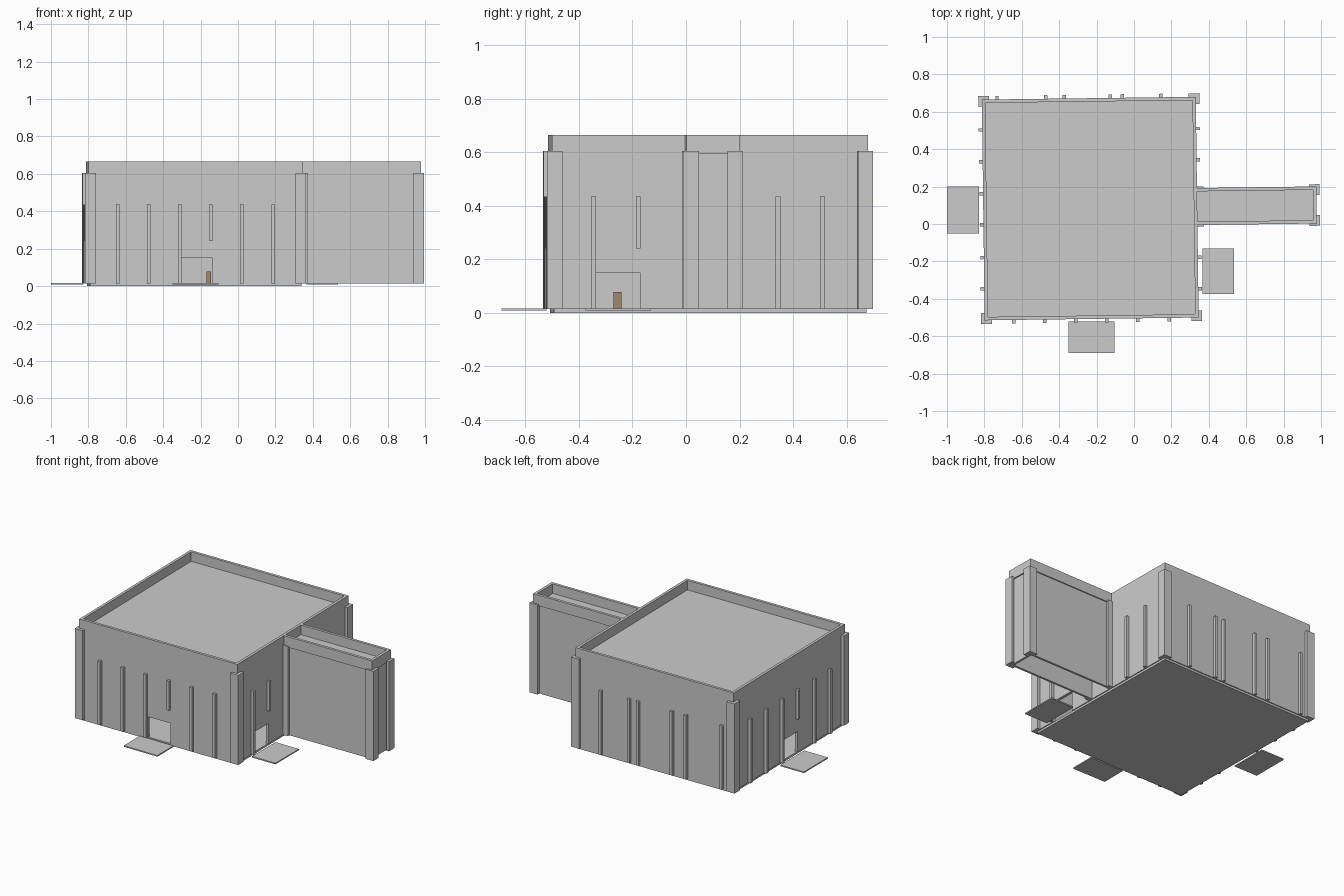
import bpy, bmesh
from math import radians
from mathutils import Matrix, Vector

if "Cube" in bpy.data.objects:
    bpy.data.objects.remove(bpy.data.objects["Cube"])

# The building is turned very slightly about its own centre
CENTRE = Vector((-0.234, 0.0825, 0))
TURN = (Matrix.Translation(CENTRE) @ Matrix.Rotation(radians(0.74), 4, 'Z')
        @ Matrix.Translation(-CENTRE))
X0, X1, Y0, Y1 = -0.806, 0.338, -0.5075, 0.6725   # main hall outline
BASE, ROOF, TOP, T = 0.014, 0.602, 0.665, 0.018
POST, OUT = 0.038, 0.019                          # corner post size, projection


def finish(name, bm, turn=True):
    if turn:
        bm.transform(TURN)
    bmesh.ops.recalc_face_normals(bm, faces=bm.faces)
    me = bpy.data.meshes.new(name)
    bm.to_mesh(me)
    bm.free()
    ob = bpy.data.objects.new(name, me)
    bpy.context.collection.objects.link(ob)
    return ob


def prism(name, pts, vec, turn=True):
    bm = bmesh.new()
    f = bm.faces.new([bm.verts.new(p) for p in pts])
    g = bmesh.ops.extrude_face_region(bm, geom=[f])
    vs = [v for v in g['geom'] if isinstance(v, bmesh.types.BMVert)]
    bmesh.ops.translate(bm, verts=vs, vec=vec)
    return finish(name, bm, turn)


def box(name, x0, x1, y0, y1, z0, z1, turn=True):
    return prism(name, [(x0, y0, z0), (x1, y0, z0), (x1, y1, z0), (x0, y1, z0)],
                 (0, 0, z1 - z0), turn)


def wall(name, axis, a, b, pos, inward, door=None):
    """Wall along an axis, with an optional doorway notch at its foot."""
    pts = [(a, BASE)]
    if door is not None:
        l, r = door - 0.083, door + 0.083
        pts += [(l, BASE), (l, 0.15), (r, 0.15), (r, BASE)]
    pts += [(b, BASE), (b, TOP), (a, TOP)]
    if axis == 'x':
        return prism(name, [(u, pos, z) for u, z in pts], (0, inward, 0))
    return prism(name, [(pos, u, z) for u, z in pts], (inward, 0, 0))


def corner_post(name, x, y, sx, sy):
    """L-shaped post wrapped round an outside corner."""
    o, p = OUT, POST
    pts = [(o, o), (o, -p), (0, -p), (0, 0), (-p, 0), (-p, o)]
    prism(name, [(x + sx * u, y + sy * v, BASE) for u, v in pts],
          (0, 0, 0.605 - BASE))


# Main hall: floor, walls with doorways, recessed roof
box("floor_slab", X0 + 0.006, X1 - 0.006, Y0 + 0.006, Y1 - 0.006, 0, BASE)
wall("front_wall", 'x', X0, X1, Y0, T, -0.227)
wall("back_wall", 'x', X0, X1, Y1, -T)
wall("left_wall", 'y', Y0 + T, Y1 - T, X0, T, 0.078)
wall("right_wall", 'y', Y0 + T, Y1 - T, X1, -T, -0.262)
box("main_roof", X0 + T, X1 - T, Y0 + T, Y1 - T, ROOF - 0.012, ROOF)

for sx, x in ((-1, X0), (1, X1)):
    for sy, y in ((-1, Y0), (1, Y1)):
        corner_post("corner_post", x, y, sx, sy)

# Thin wall ribs; the ones above doorways are short
H = 0.009
front = [-0.65, -0.485, -0.32, -0.153, 0.013, 0.18]
back = [-0.725, -0.465, -0.365, -0.12, -0.055, 0.15]
left = [0.51, 0.34, 0.17, 0.004, -0.172, -0.338]
right = [0.503, 0.336, -0.186, -0.353]


def rib_base(u, short):
    return 0.24 if u == short else BASE


for u in front:
    box("front_rib", u - H, u + H, Y0 - OUT, Y0, rib_base(u, -0.153), 0.435)
for u in back:
    box("back_rib", u - H, u + H, Y1, Y1 + OUT, BASE, 0.435)
for u in left:
    box("left_rib", X0 - OUT, X0, u - H, u + H, rib_base(u, 0.004), 0.435)
for u in right:
    box("right_rib", X1, X1 + OUT, u - H, u + H, rib_base(u, -0.186), 0.435)

# Side wing: open-bottomed tall walls, roof and slightly proud parapet
WX, WY0, WY1 = 0.968, -0.006, 0.178


def open_ring(name, x, y0, y1, t, z0, z1):
    pts = [(X1, y0), (x, y0), (x, y1), (X1, y1),
           (X1, y1 - t), (x - t, y1 - t), (x - t, y0 + t), (X1, y0 + t)]
    prism(name, [(u, v, z0) for u, v in pts], (0, 0, z1 - z0))


open_ring("wing_walls", WX, WY0, WY1, 0.014, BASE, 0.595)
open_ring("wing_parapet", WX + 0.008, WY0 - 0.007, WY1 + 0.007, 0.018, 0.595, TOP)
box("wing_roof", X1, WX - 0.011, WY0 + 0.011, WY1 - 0.011, ROOF - 0.01, ROOF)
for sy, y in ((-1, WY0), (1, WY1)):
    corner_post("wing_post", WX + 0.006, y, 1, sy)
    box("wing_inner_post", X1, X1 + 0.034, *sorted((y, y + sy * 0.016)), BASE, 0.605)

# Entrance pads
box("front_pad", -0.35, -0.105, -0.69, -0.522, 0.009, 0.017, False)
box("right_pad", 0.365, 0.535, -0.375, -0.13, 0.009, 0.017, False)
box("left_pad", -1.0, -0.828, -0.05, 0.2, 0.009, 0.017, False)

# Small brown stand inside the front doorway
stand = box("inner_stand", -0.172, -0.148, -0.272, -0.242, BASE, 0.078)
mat = bpy.data.materials.new("brown")
mat.diffuse_color = (0.35, 0.25, 0.15, 1)
mat.use_nodes = True
mat.node_tree.nodes["Principled BSDF"].inputs["Base Color"].default_value = mat.diffuse_color
stand.data.materials.append(mat)
